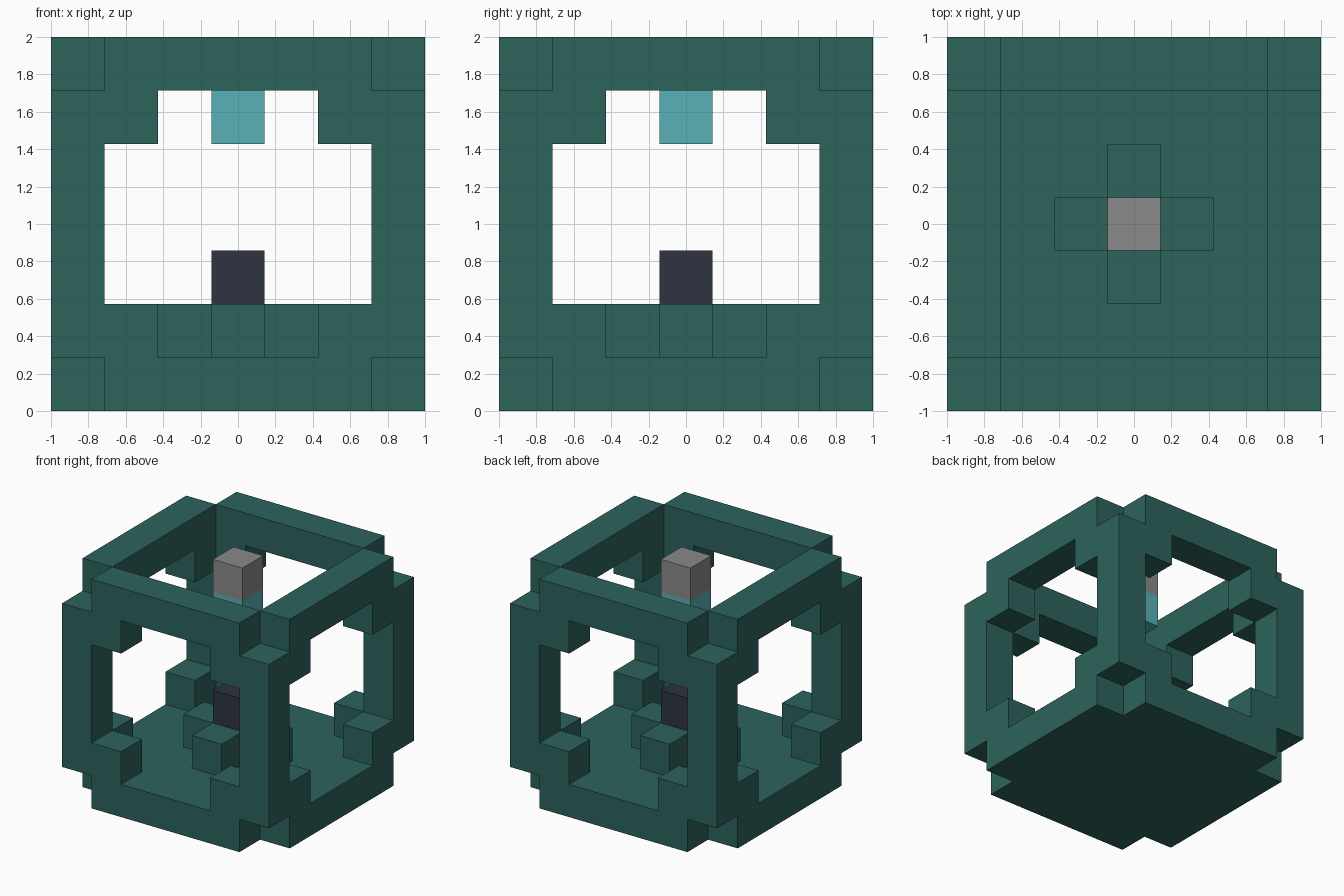
import bpy
import bmesh
from mathutils import Matrix, Vector

U = 2 / 7  # one block; the model is a seven-block cube

if "Cube" in bpy.data.objects:
    bpy.data.objects.remove(bpy.data.objects["Cube"], do_unlink=True)


def linear(c):
    return c / 12.92 if c <= 0.04045 else ((c + 0.055) / 1.055) ** 2.4


def material(name, hex_code):
    rgb = [linear(int(hex_code[i:i + 2], 16) / 255) for i in (0, 2, 4)]
    mat = bpy.data.materials.new(name)
    mat.use_nodes = True
    mat.diffuse_color = (*rgb, 1)
    mat.node_tree.nodes["Principled BSDF"].inputs["Base Color"].default_value = (*rgb, 1)
    return mat


def finish(bm, name, mat):
    bmesh.ops.recalc_face_normals(bm, faces=bm.faces)
    mesh = bpy.data.meshes.new(name)
    bm.to_mesh(mesh)
    bm.free()
    mesh.materials.append(mat)
    obj = bpy.data.objects.new(name, mesh)
    bpy.context.collection.objects.link(obj)
    return obj


def box(name, mat, cell, size=(1, 1, 1)):
    """Box centred on a block cell (x, y, layer), with its size in blocks."""
    bm = bmesh.new()
    centre = Vector((cell[0], cell[1], cell[2] + 0.5)) * U
    bmesh.ops.create_cube(bm, size=U, matrix=Matrix.Translation(centre) @ Matrix.Diagonal((*size, 1)))
    return finish(bm, name, mat)


teal = material("dark teal", "2D635C")
aqua = material("light aqua", "59B1B6")
slate = material("dark slate", "2D3440")
grey = material("mid grey", "8A8A8A")

# Floor: square slab with a one-block notch at each corner
outer, inner = 3.5 * U, 2.5 * U
bm = bmesh.new()
outline = []
for sx, sy in ((1, 1), (-1, 1), (-1, -1), (1, -1)):
    corner = [(outer, inner), (inner, inner), (inner, outer)]
    if sx * sy < 0:
        corner.reverse()
    outline += [bm.verts.new((sx * x, sy * y, 0)) for x, y in corner]
base = bm.faces.new(outline)
top = bmesh.ops.extrude_face_region(bm, geom=[base])["geom"]
bmesh.ops.translate(bm, vec=(0, 0, U), verts=[v for v in top if isinstance(v, bmesh.types.BMVert)])
finish(bm, "floor", teal)

# Top rails, one along each upper edge
for s, side in ((-1, "front"), (1, "back")):
    box(side + "_top_rail", teal, (0, 3 * s, 6), (5, 1, 1))
for s, side in ((-1, "right"), (1, "left")):
    box(side + "_top_rail", teal, (3 * s, 0, 6), (1, 5, 1))

# Corner posts, each with stepped brackets at its foot and head
for sx, side in ((-1, "right"), (1, "left")):
    for sy, end in ((-1, "front"), (1, "back")):
        corner = end + "_" + side
        box(corner + "_post", teal, (3 * sx, 3 * sy, 3), (1, 1, 5))
        for layer, level in ((1, "lower"), (5, "upper")):
            box(f"{corner}_{level}_bracket_across", teal, (2 * sx, 3 * sy, layer))
            box(f"{corner}_{level}_bracket_along", teal, (3 * sx, 2 * sy, layer))

# Cross of four blocks around the pedestal
for name, x, y in (("front", 0, -1), ("back", 0, 1), ("right", -1, 0), ("left", 1, 0)):
    box(name + "_cross_block", teal, (x, y, 1))

# Pedestal and the two blocks floating above it
box("pedestal", slate, (0, 0, 1.5), (1, 1, 2))
box("hanging_lamp", aqua, (0, 0, 5))
box("lamp_cap", grey, (0, 0, 6))
